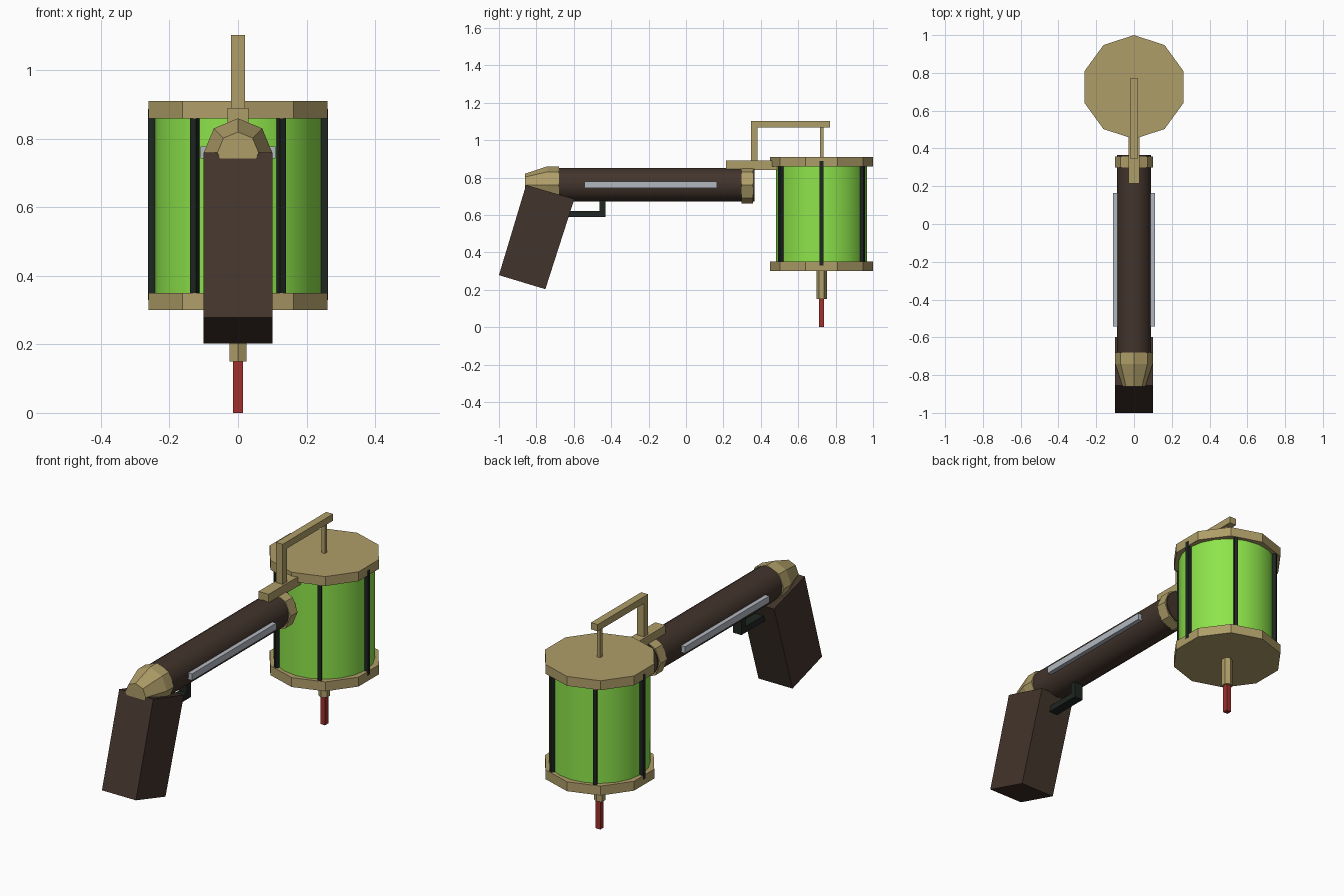
import bpy, bmesh
from math import sin, cos, tau, radians
from mathutils import Matrix, Vector

if "Cube" in bpy.data.objects:
    bpy.data.objects.remove(bpy.data.objects["Cube"])


def material(name, rgb):
    m = bpy.data.materials.new(name)
    m.diffuse_color = (*rgb, 1)
    m.use_nodes = True
    m.node_tree.nodes["Principled BSDF"].inputs["Base Color"].default_value = m.diffuse_color
    return m


BRASS = material("brass", (0.43, 0.34, 0.14))
WOOD = material("dark_wood", (0.055, 0.035, 0.025))
GREEN = material("green_glass", (0.27, 0.78, 0.07))
BLACK = material("black", (0.013, 0.019, 0.015))
RED = material("red", (0.35, 0.03, 0.025))
STEEL = material("steel", (0.45, 0.48, 0.53))


def finish(name, bm, mat, smooth=False):
    bmesh.ops.recalc_face_normals(bm, faces=bm.faces)
    me = bpy.data.meshes.new(name)
    bm.to_mesh(me)
    bm.free()
    me.materials.append(mat)
    ob = bpy.data.objects.new(name, me)
    bpy.context.collection.objects.link(ob)
    if smooth:
        bpy.ops.object.select_all(action='DESELECT')
        ob.select_set(True)
        bpy.context.view_layer.objects.active = ob
        bpy.ops.object.shade_smooth_by_angle(angle=radians(40))
    return ob


def box(name, mat, x, y, z, turn=None):
    """Box from (min, max) ranges, optionally transformed by a matrix."""
    bm = bmesh.new()
    bmesh.ops.create_cube(bm, size=1)
    for v in bm.verts:
        v.co = [r[0] + (c + 0.5) * (r[1] - r[0]) for c, r in zip(v.co, (x, y, z))]
    if turn:
        bm.transform(turn)
    return finish(name, bm, mat)


def lathe(name, mat, sides, profile, axis, centre, smooth=False):
    """Sided solid through (radius, position) rings along z or y."""
    bm = bmesh.new()
    rings = []
    for r, h in profile:
        ring = []
        for i in range(sides):
            a, b = r * sin(tau * i / sides), r * cos(tau * i / sides)
            co = (a, b + centre, h) if axis == 'z' else (a, h, b + centre)
            ring.append(bm.verts.new(co))
        rings.append(ring)
    bm.faces.new(rings[0])
    bm.faces.new(rings[-1])
    for lo, hi in zip(rings, rings[1:]):
        for i in range(sides):
            j = (i + 1) % sides
            bm.faces.new((lo[i], lo[j], hi[j], hi[i]))
    return finish(name, bm, mat, smooth)


# Canister
CY = 0.725
lathe("canister_glass", GREEN, 20, [(0.244, 0.34), (0.244, 0.87)], 'z', CY, True)
lathe("canister_bottom_cap", BRASS, 10, [(0.275, 0.30), (0.275, 0.35)], 'z', CY)
lathe("canister_top_cap", BRASS, 10, [(0.275, 0.86), (0.275, 0.91)], 'z', CY)
for i in range(6):
    turn = Matrix.Translation(Vector((0, CY, 0))) @ Matrix.Rotation(tau * i / 6, 4, 'Z')
    box(f"canister_strip_{i + 1}", BLACK, (0.242, 0.263), (-0.01, 0.01), (0.33, 0.887), turn)

# Needle under the canister
lathe("nozzle", BRASS, 6, [(0.028, 0.15), (0.028, 0.31)], 'z', CY)
box("needle", RED, (-0.014, 0.014), (CY - 0.014, CY + 0.014), (0, 0.16))

# Bracket joining canister and barrel
box("bracket_block", BRASS, (-0.03, 0.03), (0.215, 0.50), (0.84, 0.89))
box("bracket_post", BRASS, (-0.02, 0.02), (0.347, 0.383), (0.88, 1.09))
box("bracket_arm", BRASS, (-0.02, 0.02), (0.347, 0.77), (1.067, 1.103))
box("bracket_rod", BRASS, (-0.009, 0.009), (CY - 0.009, CY + 0.009), (0.90, 1.08))

# Barrel with collar and tapered rear cap
lathe("barrel", WOOD, 16, [(0.09, -0.70), (0.09, 0.365)], 'y', 0.762, True)
lathe("barrel_collar", BRASS, 8, [(0.1, 0.298), (0.1, 0.358)], 'y', 0.76)
lathe("rear_cap", BRASS, 8, [(0.06, -0.86), (0.1, -0.74), (0.1, -0.68)], 'y', 0.76)
for side, s in (("left", -1), ("right", 1)):
    box(f"{side}_rail", STEEL, sorted((s * 0.08, s * 0.11)), (-0.543, 0.165), (0.743, 0.778))

# Slanted grip
bm = bmesh.new()
outline = [(-0.855, 0.76), (-0.597, 0.685), (-0.752, 0.203), (-1.0, 0.278)]
face = bm.faces.new([bm.verts.new((-0.1, y, z)) for y, z in outline])
ext = bmesh.ops.extrude_face_region(bm, geom=[face])
bmesh.ops.translate(bm, vec=(0.2, 0, 0),
                    verts=[g for g in ext["geom"] if isinstance(g, bmesh.types.BMVert)])
finish("grip", bm, WOOD)

# Trigger guard
box("guard_bar", BLACK, (-0.025, 0.025), (-0.65, -0.43), (0.59, 0.622))
box("guard_post", BLACK, (-0.025, 0.025), (-0.462, -0.43), (0.60, 0.69))
